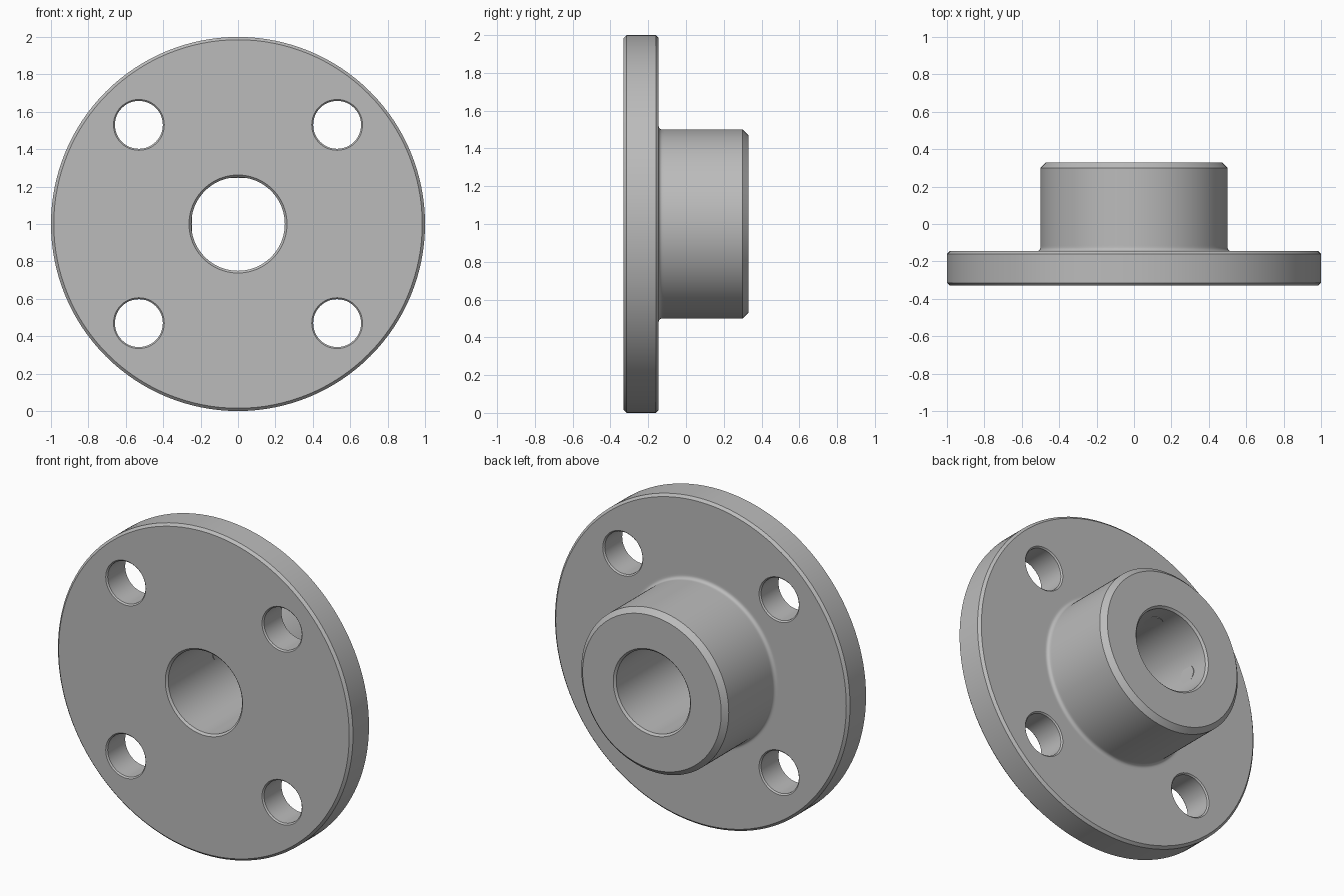
import bpy
import bmesh
import math
from mathutils import Matrix, Vector

cube = bpy.data.objects.get("Cube")
if cube:
    bpy.data.objects.remove(cube, do_unlink=True)

CENTRE = Vector((0, 0, 1))
FRONT, FLANGE_BACK, HUB_BACK = -0.33, -0.145, 0.33
FLANGE_R, HUB_R, BORE_R, BOLT_R = 1.0, 0.5, 0.25, 0.128

steel = bpy.data.materials.new("grey steel")
steel.use_nodes = True
grey = (0.5, 0.5, 0.5, 1)
steel.diffuse_color = grey
steel.node_tree.nodes["Principled BSDF"].inputs["Base Color"].default_value = grey


def lathe(name, profile, sides, origin, closed=False):
    """Spin (radius, y) points round the y axis."""
    bm = bmesh.new()
    rings = []
    for r, y in profile:
        ring = []
        for i in range(sides):
            a = math.tau * i / sides
            ring.append(bm.verts.new((r * math.cos(a), y, r * math.sin(a))))
        rings.append(ring)
    pairs = list(zip(rings, rings[1:]))
    if closed:
        pairs.append((rings[-1], rings[0]))
    else:
        bm.faces.new(rings[0])
        bm.faces.new(rings[-1])
    for a, b in pairs:
        for i in range(sides):
            j = (i + 1) % sides
            bm.faces.new((a[i], a[j], b[j], b[i]))
    bmesh.ops.recalc_face_normals(bm, faces=bm.faces)
    mesh = bpy.data.meshes.new(name)
    bm.to_mesh(mesh)
    bm.free()
    mesh.materials.append(steel)
    obj = bpy.data.objects.new(name, mesh)
    obj.location = origin
    bpy.context.collection.objects.link(obj)
    return obj


def activate(obj):
    bpy.ops.object.select_all(action="DESELECT")
    obj.select_set(True)
    bpy.context.view_layer.objects.active = obj


def smooth(obj):
    activate(obj)
    bpy.ops.object.shade_smooth_by_angle(angle=math.radians(30))


# Flange, hub and bore as one turned section
edge, hub_edge, lip, fillet = 0.015, 0.03, 0.012, 0.02
profile = [
    (BORE_R + lip, FRONT),
    (FLANGE_R - edge, FRONT),
    (FLANGE_R, FRONT + edge),
    (FLANGE_R, FLANGE_BACK - edge),
    (FLANGE_R - edge, FLANGE_BACK),
    (HUB_R + fillet * 1.5, FLANGE_BACK),
]
# Rounded root between flange and hub
for k in range(6):
    t = math.pi / 2 * k / 5
    profile.append((HUB_R + fillet * (1 - math.sin(t)),
                    FLANGE_BACK + fillet * (1 - math.cos(t))))
profile += [
    (HUB_R, FLANGE_BACK + fillet * 1.5),
    (HUB_R, HUB_BACK - hub_edge),
    (HUB_R - hub_edge, HUB_BACK),
    (BORE_R + lip, HUB_BACK),
    (BORE_R, HUB_BACK - lip),
    (BORE_R, FRONT + lip),
]
body = lathe("flanged_hub", profile, 128, CENTRE, closed=True)

# Four bolt holes with chamfered mouths
c = 0.008
cut = [
    (BOLT_R + 3 * c, FRONT - 2 * c),
    (BOLT_R, FRONT + c),
    (BOLT_R, FLANGE_BACK - c),
    (BOLT_R + 3 * c, FLANGE_BACK + 2 * c),
]
for sx in (-1, 1):
    for sz in (-1, 1):
        cutter = lathe("bolt_hole_cutter", cut, 48,
                       CENTRE + Vector((0.53 * sx, 0, 0.53 * sz)))
        cutter.hide_render = True
        mod = body.modifiers.new("bolt hole", "BOOLEAN")
        mod.operation = "DIFFERENCE"
        mod.solver = "EXACT"
        mod.object = cutter
        activate(body)
        bpy.ops.object.modifier_apply(modifier=mod.name)
        bpy.data.objects.remove(cutter, do_unlink=True)
smooth(body)

# Set screw tips showing in the bore, at the top and the right
for name, axis in (("top_set_screw", (0, 0, 1)), ("right_set_screw", (-1, 0, 0))):
    screw = lathe(name, [(0.055, BORE_R - 0.004), (0.055, BORE_R + 0.06)], 32,
                  CENTRE + Vector((0, 0.165, 0)))
    turn = Vector((0, 1, 0)).rotation_difference(Vector(axis))
    screw.data.transform(turn.to_matrix().to_4x4())
    smooth(screw)
